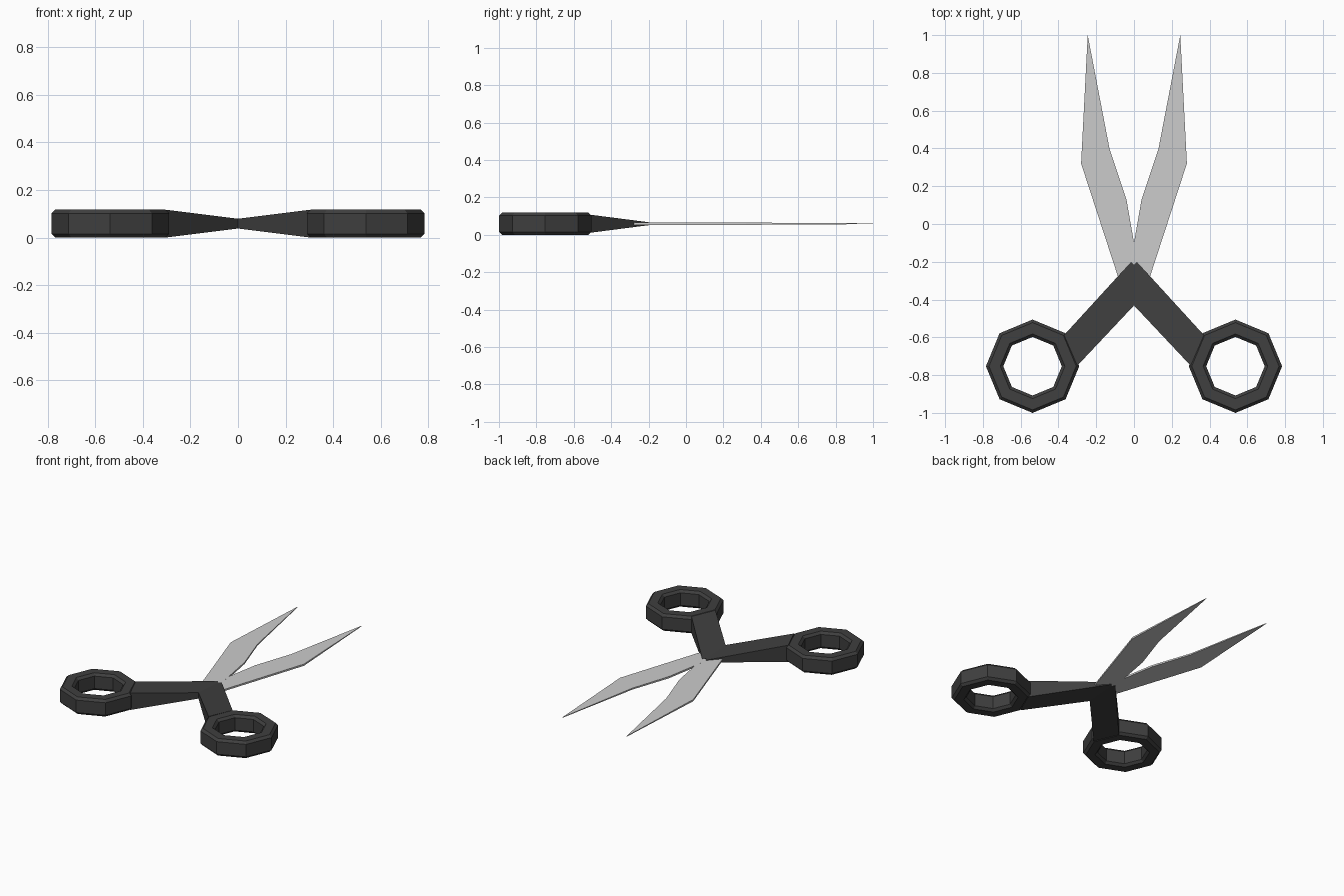
import bpy, math

if "Cube" in bpy.data.objects:
    bpy.data.objects.remove(bpy.data.objects["Cube"])

MID_Z = 0.059
HALF = 0.059

black = bpy.data.materials.new("black_plastic")
black.diffuse_color = (0.05, 0.05, 0.05, 1)
black.use_nodes = True
black.node_tree.nodes["Principled BSDF"].inputs["Base Color"].default_value = black.diffuse_color


def make(name, verts, faces, mat=None):
    """Build a flat-shaded mesh and mirror it across x = 0."""
    me = bpy.data.meshes.new(name)
    me.from_pydata(verts, [], faces)
    ob = bpy.data.objects.new(name, me)
    bpy.context.collection.objects.link(ob)
    if mat:
        me.materials.append(mat)
    mir = ob.modifiers.new("Mirror", 'MIRROR')
    mir.use_mirror_merge = False
    return ob


def slab(name, outline, mat=None):
    """Plate from counter-clockwise (x, y, half thickness) points."""
    n = len(outline)
    verts = [(x, y, MID_Z - t) for x, y, t in outline]
    verts += [(x, y, MID_Z + t) for x, y, t in outline]
    faces = [tuple(reversed(range(n))), tuple(range(n, 2 * n))]
    faces += [(i, (i + 1) % n, n + (i + 1) % n, n + i) for i in range(n)]
    return make(name, verts, faces, mat)


def ring(name, cx, cy, profile, sides, mat):
    """Revolve a closed (radius, z) profile into a faceted ring."""
    n = len(profile)
    verts, faces = [], []
    for s in range(sides):
        a = 2 * math.pi * s / sides
        verts += [(cx + r * math.cos(a), cy + r * math.sin(a), z) for r, z in profile]
        for i in range(n):
            t, j = (s + 1) % sides, (i + 1) % n
            faces.append((s * n + i, t * n + i, t * n + j, s * n + j))
    return make(name, verts, faces, mat)


# Blades: thin leaf tapering to the tip
slab("blades", [(0.245, 1.0, 0.002), (0.13, 0.40, 0.005), (0.04, 0.13, 0.006),
                (-0.035, -0.30, 0.006), (0.055, -0.37, 0.006), (0.28, 0.32, 0.006)])

# Handle arms: wedges crossing at the pivot
slab("handle_arms", [(0.015, -0.20, 0.008), (-0.10, -0.325, 0.008),
                     (0.30, -0.75, HALF - 0.001), (0.37, -0.588, HALF - 0.001)], black)

# Finger rings: eight-sided with chamfered rims
R, r, c, top = 0.247, 0.155, 0.016, 2 * HALF
ring("finger_rings", 0.537, -0.753,
     [(r, c), (r + c, 0), (R - c, 0), (R, c),
      (R, top - c), (R - c, top), (r + c, top), (r, top - c)], 8, black)
